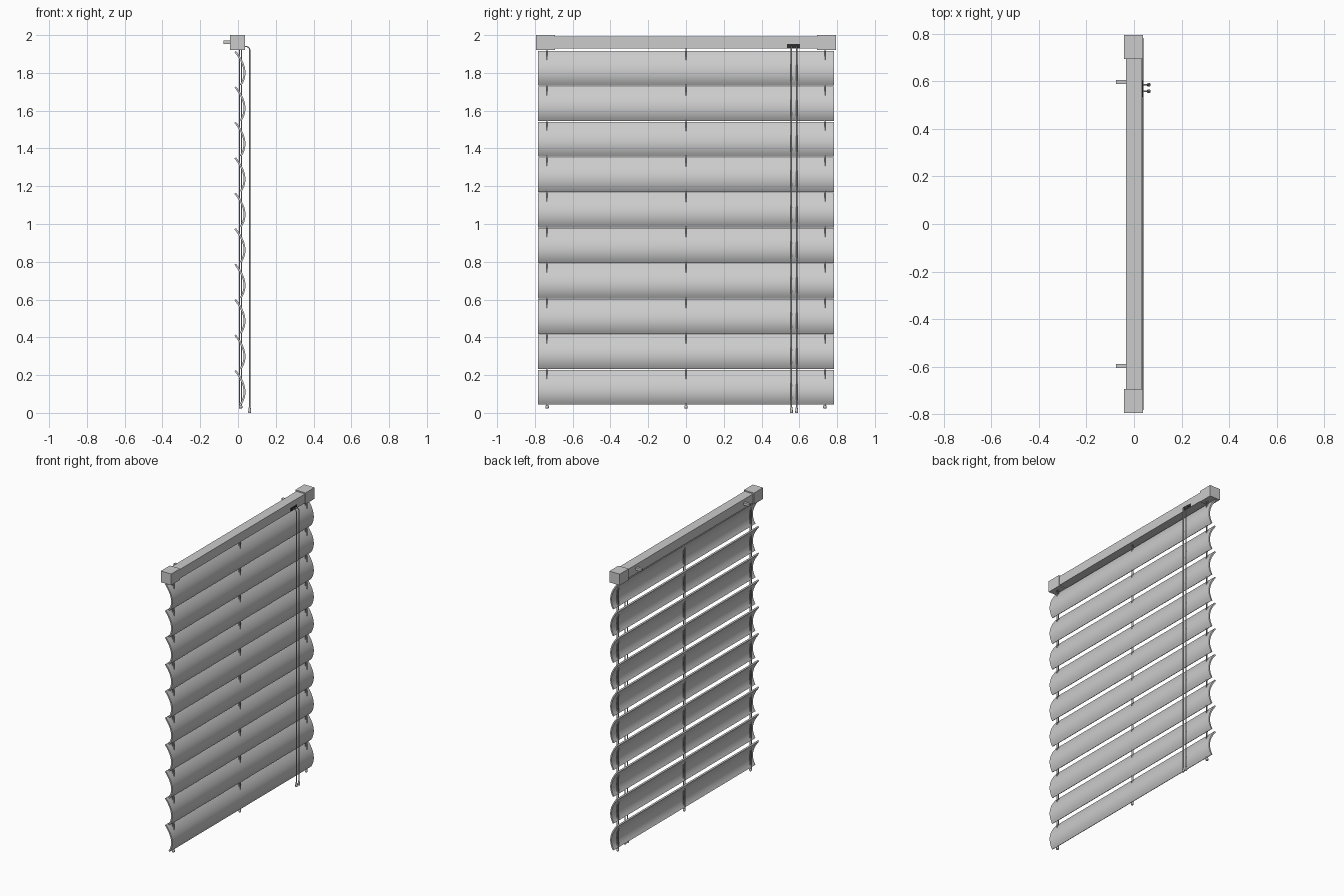
import bpy, bmesh, math
from mathutils import Vector

if "Cube" in bpy.data.objects:
    bpy.data.objects.remove(bpy.data.objects["Cube"])


def mesh_object(name, bm):
    bmesh.ops.recalc_face_normals(bm, faces=bm.faces)
    me = bpy.data.meshes.new(name)
    bm.to_mesh(me)
    bm.free()
    ob = bpy.data.objects.new(name, me)
    bpy.context.collection.objects.link(ob)
    return ob


def box(name, x, y, z):
    bm = bmesh.new()
    bmesh.ops.create_cube(bm, size=1)
    for v in bm.verts:
        for i, (a, b) in enumerate((x, y, z)):
            v.co[i] = (a + b) / 2 + v.co[i] * (b - a)
    return mesh_object(name, bm)


def extrude_y(name, profile, y0, y1):
    bm = bmesh.new()
    face = bm.faces.new([bm.verts.new((x, y0, z)) for x, z in profile])
    out = bmesh.ops.extrude_face_region(bm, geom=[face])
    moved = [g for g in out["geom"] if isinstance(g, bmesh.types.BMVert)]
    bmesh.ops.translate(bm, verts=moved, vec=(0, y1 - y0, 0))
    return mesh_object(name, bm)


def smooth(ob):
    bpy.ops.object.select_all(action="DESELECT")
    ob.select_set(True)
    bpy.context.view_layer.objects.active = ob
    bpy.ops.object.shade_smooth_by_angle(angle=math.radians(35))


def lathe(name, x, y, profile, n=12):
    bm = bmesh.new()
    rings = [[bm.verts.new((x + r * math.cos(2 * math.pi * i / n),
                            y + r * math.sin(2 * math.pi * i / n), z))
              for i in range(n)] for r, z in profile]
    for a, b in zip(rings, rings[1:]):
        for i in range(n):
            bm.faces.new((a[i], a[(i + 1) % n], b[(i + 1) % n], b[i]))
    bm.faces.new(rings[0])
    bm.faces.new(rings[-1])
    ob = mesh_object(name, bm)
    smooth(ob)


def cord(name, points, radius):
    cu = bpy.data.curves.new(name, "CURVE")
    cu.dimensions = "3D"
    cu.bevel_depth = radius
    cu.bevel_resolution = 1
    cu.use_fill_caps = True
    sp = cu.splines.new("POLY")
    sp.points.add(len(points) - 1)
    for p, co in zip(sp.points, points):
        p.co = (*co, 1)
    bpy.context.collection.objects.link(bpy.data.objects.new(name, cu))


# head rail with end caps
box("head_rail", (-0.034, 0.034), (-0.70, 0.70), (1.928, 1.992))
for side, s in (("left", -1), ("right", 1)):
    box("end_cap_" + side, (-0.042, 0.038), sorted((s * 0.694, s * 0.794)), (1.921, 2.0))
    # wall bracket behind the rail
    box("wall_bracket_" + side, (-0.076, -0.03), (s * 0.597 - 0.009, s * 0.597 + 0.009), (1.954, 1.971))

# curved slats: circular arc through three points, given a thickness
top, mid, bottom = Vector((-0.015, 0.179)), Vector((0.033, 0.085)), Vector((0.014, 0.001))
N, T = 12, 0.010
ctrl = 2 * mid - (top + bottom) / 2
line = []
for i in range(N + 1):
    t = i / N
    line.append(top * (1 - t) ** 2 + ctrl * 2 * t * (1 - t) + bottom * t * t)
front, back = [], []
for i, p in enumerate(line):
    d = (line[min(i + 1, N)] - line[max(i - 1, 0)]).normalized()
    n = Vector((-d.y, d.x)) * T / 2
    front.append(p + n)
    back.append(p - n)
for k in range(10):
    z = 0.045 + 0.1877 * k
    smooth(extrude_y(f"slat_{k + 1}", [(p.x, p.y + z) for p in front + back[::-1]], -0.783, 0.783))

# lift cords through the slats, ending in small knobs
for k, y in enumerate((-0.735, 0, 0.735)):
    cord(f"lift_cord_back_{k + 1}", [(0.008, y, 0.035), (0.008, y, 1.93)], 0.003)
    cord(f"lift_cord_front_{k + 1}", [(0.019, y, 0.035), (0.019, y, 1.93)], 0.003)
    lathe(f"cord_knob_{k + 1}", 0.014, y,
          [(0.005, 0.022), (0.009, 0.026), (0.009, 0.036), (0.005, 0.042)])

# cord outlet and the two pull cords with tassels
dark = bpy.data.materials.new("dark_outlet")
dark.diffuse_color = (0.03, 0.03, 0.03, 1)
dark.use_nodes = True
dark.node_tree.nodes["Principled BSDF"].inputs["Base Color"].default_value = dark.diffuse_color
box("cord_outlet", (0.030, 0.037), (0.535, 0.603), (1.931, 1.952)).data.materials.append(dark)
for k, y in enumerate((0.558, 0.586)):
    bend = [(0.045 + 0.017 * math.sin(a), y, 1.922 + 0.017 * math.cos(a))
            for a in (math.pi / 2 * i / 6 for i in range(7))]
    cord(f"pull_cord_{k + 1}", [(0.034, y, 1.939)] + bend + [(0.062, y, 0.03)], 0.0035)
    lathe(f"tassel_{k + 1}", 0.062, y,
          [(0.007, 0.0), (0.008, 0.003), (0.007, 0.018), (0.004, 0.034), (0.003, 0.036)])
